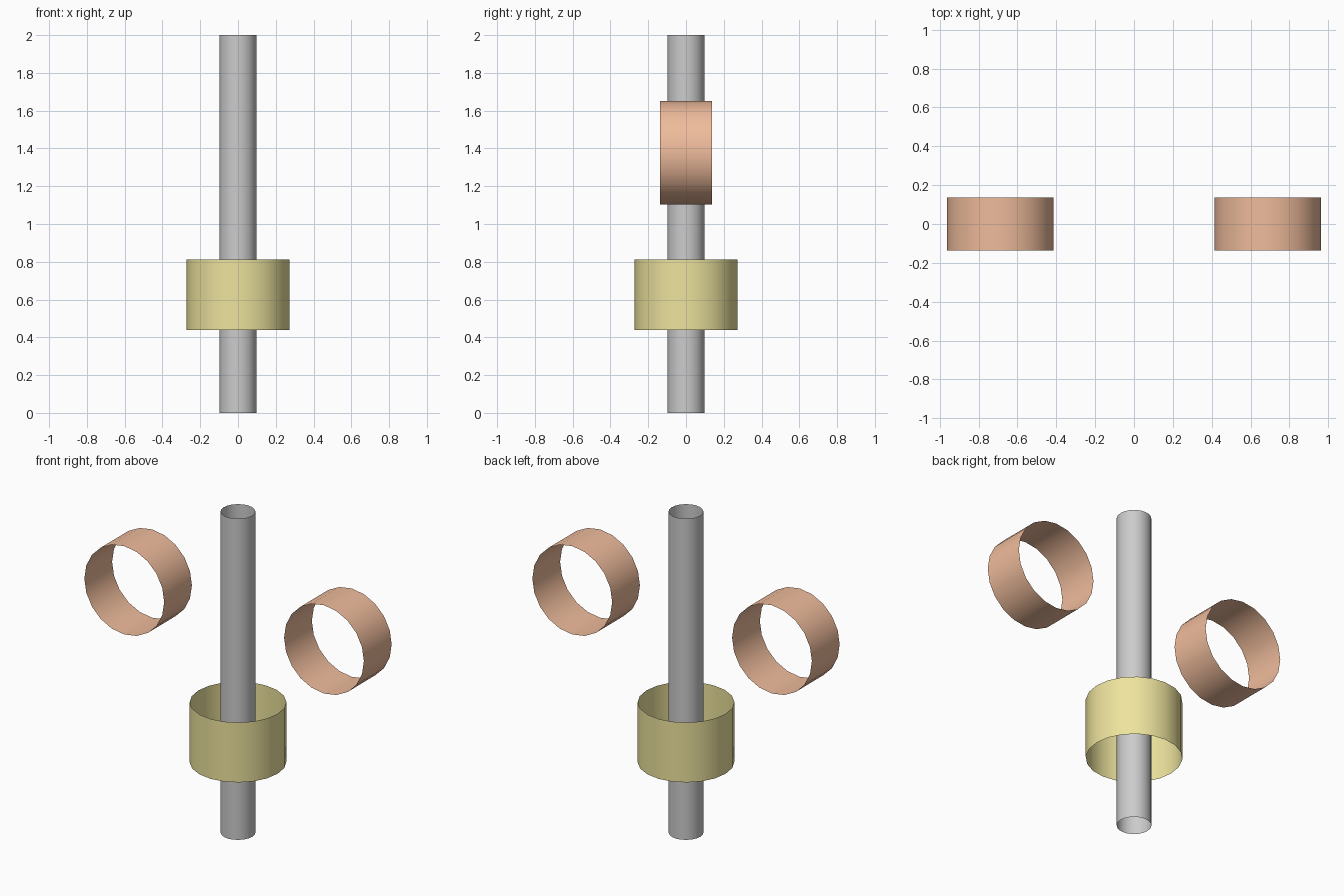
import bpy
from math import pi

if "Cube" in bpy.data.objects:
    bpy.data.objects.remove(bpy.data.objects["Cube"])


def material(name, color):
    mat = bpy.data.materials.new(name)
    mat.diffuse_color = color
    mat.use_nodes = True
    mat.node_tree.nodes["Principled BSDF"].inputs["Base Color"].default_value = mat.diffuse_color
    return mat


def tube(name, radius, length, location, rotation=(0, 0, 0), mat=None):
    """Open-ended single-walled tube, 20 sides, smooth shaded."""
    bpy.ops.mesh.primitive_cylinder_add(
        vertices=20, radius=radius, depth=length, end_fill_type='NOTHING',
        location=location, rotation=rotation)
    obj = bpy.context.object
    obj.name = name
    bpy.ops.object.shade_smooth_by_angle()
    if mat:
        obj.data.materials.append(mat)
    return obj


yellow = material("yellow", (0.85, 0.77, 0.34, 1))
copper = material("copper", (0.86, 0.50, 0.33, 1))

# Central pole
tube("pole", 0.098, 2.0, (0, 0, 1.0))

# Sleeve around the pole
tube("sleeve", 0.273, 0.373, (0, 0, 0.626), mat=yellow)

# Floating rings facing front and back, one on each side
for side, x in (("left", -0.688), ("right", 0.688)):
    tube(side + "_ring", 0.275, 0.273, (x, 0, 1.377), (pi / 2, 0, 0), copper)
